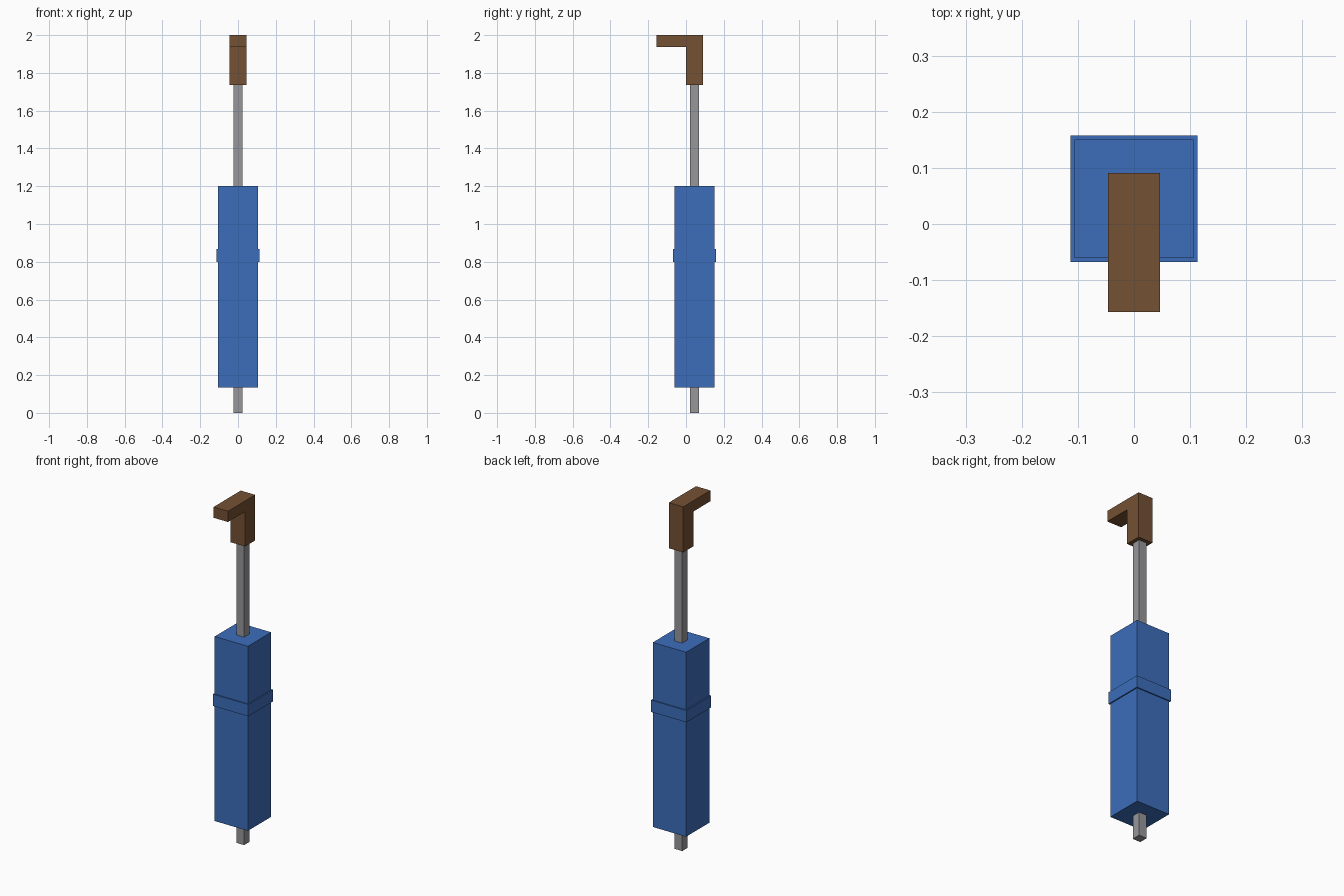
import bpy
import bmesh

cube = bpy.data.objects.get("Cube")
if cube:
    bpy.data.objects.remove(cube, do_unlink=True)

AXIS_Y = 0.045  # the shaft sits behind the centre, balancing the hooked handle


def material(name, rgb):
    m = bpy.data.materials.new(name)
    m.use_nodes = True
    m.diffuse_color = (*rgb, 1)
    m.node_tree.nodes["Principled BSDF"].inputs["Base Color"].default_value = (*rgb, 1)
    return m


blue = material("blue fabric", (0.045, 0.155, 0.50))
brown = material("brown wood", (0.178, 0.082, 0.033))
grey = material("grey metal", (0.31, 0.31, 0.33))


def finish(name, bm, mat):
    bmesh.ops.recalc_face_normals(bm, faces=bm.faces)
    mesh = bpy.data.meshes.new(name)
    bm.to_mesh(mesh)
    bm.free()
    mesh.materials.append(mat)
    obj = bpy.data.objects.new(name, mesh)
    bpy.context.collection.objects.link(obj)
    return obj


def square_post(name, half, z0, z1, mat):
    """Upright square bar centred on the shaft axis."""
    bm = bmesh.new()
    bmesh.ops.create_cube(bm, size=1)
    bmesh.ops.scale(bm, vec=(2 * half, 2 * half, z1 - z0), verts=bm.verts)
    bmesh.ops.translate(bm, vec=(0, AXIS_Y, (z0 + z1) / 2), verts=bm.verts)
    return finish(name, bm, mat)


def side_profile(name, points, half_width, mat):
    """Outline in the y-z plane, extruded across x."""
    bm = bmesh.new()
    face = bm.faces.new([bm.verts.new((-half_width, y, z)) for y, z in points])
    ext = bmesh.ops.extrude_face_region(bm, geom=[face])
    moved = [v for v in ext["geom"] if isinstance(v, bmesh.types.BMVert)]
    bmesh.ops.translate(bm, vec=(2 * half_width, 0, 0), verts=moved)
    return finish(name, bm, mat)


# Shaft running from the tip up into the handle
square_post("shaft", 0.025, 0.0, 1.75, grey)

# Rolled canopy and its strap
square_post("canopy", 0.106, 0.135, 1.20, blue)
square_post("canopy_strap", 0.113, 0.80, 0.868, blue)

# Hooked handle pointing forwards
side_profile("handle", [(0.091, 1.737), (0.091, 2.0), (-0.157, 2.0),
                        (-0.157, 1.938), (-0.001, 1.938), (-0.001, 1.737)],
             0.046, brown)
